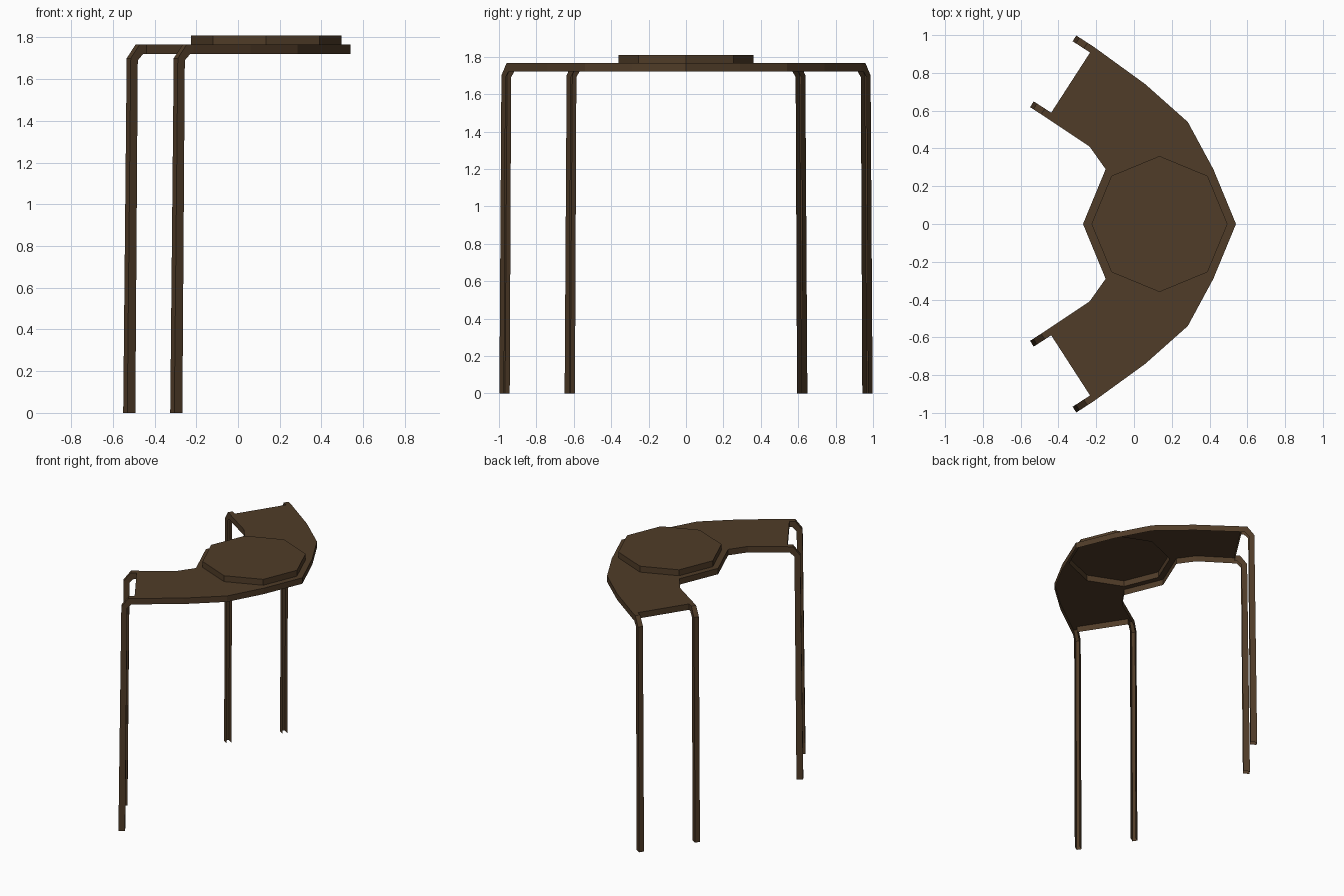
import bpy, bmesh, math
from mathutils import Vector

if "Cube" in bpy.data.objects:
    bpy.data.objects.remove(bpy.data.objects["Cube"])

TOP, LOW, DISC = 1.765, 1.72, 1.81

brown = bpy.data.materials.new("dark brown")
brown.diffuse_color = (0.080, 0.045, 0.021, 1)
brown.use_nodes = True
brown.node_tree.nodes["Principled BSDF"].inputs["Base Color"].default_value = brown.diffuse_color


def make(name, faces, mirror=True):
    """Flat-shaded sheet mesh from faces given as lists of points."""
    bm = bmesh.new()
    for f in faces:
        bm.faces.new([bm.verts.new(p) for p in f])
    bmesh.ops.remove_doubles(bm, verts=bm.verts, dist=0.0005)
    me = bpy.data.meshes.new(name)
    bm.to_mesh(me)
    bm.free()
    me.materials.append(brown)
    ob = bpy.data.objects.new(name, me)
    bpy.context.collection.objects.link(ob)
    if mirror:
        m = ob.modifiers.new("mirror", 'MIRROR')
        m.use_axis = (False, True, False)
    return ob


def at(p, z):
    return (p[0], p[1], z)


def wall(a, b, hi, lo):
    return [at(a, hi), at(a, lo), at(b, lo), at(b, hi)]


# Directions at the deck end: outward, and across the end
U = Vector((-0.84, 0.543))
T = Vector((0.543, 0.84))
W = 0.036  # channel width

# Deck outline (+y half), counterclockwise
P0, P1, P2, P3 = (0.54, 0), (0.42, 0.29), (0.285, 0.54), (0.06, 0.74)
P4, P5 = Vector((-0.213, 0.938)), Vector((-0.458, 0.559))
P4i, P5i = P4 - T * W, P5 + T * W
Q, R, S = (-0.235, 0.41), (-0.15, 0.29), (-0.27, 0)

# Octagon of the raised disc
octo = [(0.135 + 0.36 * math.cos(i * math.pi / 4), 0.36 * math.sin(i * math.pi / 4))
        for i in range(8)]
O = octo[:5]

# Deck: top sheet around the octagon, with a skirt, open below
tops = [[P0, P1, O[1], O[0]], [P1, P2, O[2], O[1]], [P2, Q, R, O[2]],
        [R, O[3], O[2]], [R, S, O[4], O[3]], [P2, P3, Q],
        [P3, P4, P4i, P5i, P5, Q]]
faces = [[at(p, TOP) for p in f] for f in tops]
for chain in ([P0, P1, P2, P3, P4], [P4i, P5i], [P5, Q, R, S]):
    faces += [wall(a, b, TOP, LOW) for a, b in zip(chain, chain[1:])]
make("curved_deck", faces)

# Raised disc: hollow octagonal cap
faces = [[at(p, DISC) for p in octo]]
faces += [wall(octo[i], octo[(i + 1) % 8], DISC, TOP) for i in range(8)]
make("raised_disc", faces, mirror=False)

# Legs: bent channels, open on the inner side
outer = [(0, TOP), (0.04, TOP), (0.09, 1.70), (0.11, 0)]
inner = [(0, LOW), (0.02, LOW), (0.05, 1.69), (0.064, 0)]


def leg(name, base):
    def pts(prof, s):
        return [at(base + U * u - T * s, z) for u, z in prof]
    oa, ob, ia, ib = pts(outer, 0), pts(outer, W), pts(inner, 0), pts(inner, W)
    fs = []
    for k in range(3):
        n = k + 1
        fs += [[oa[k], oa[n], ob[n], ob[k]],
               [oa[k], ia[k], ia[n], oa[n]],
               [ob[k], ob[n], ib[n], ib[k]]]
    make(name, fs)


leg("outer_legs", P4)
leg("inner_legs", P5i)
